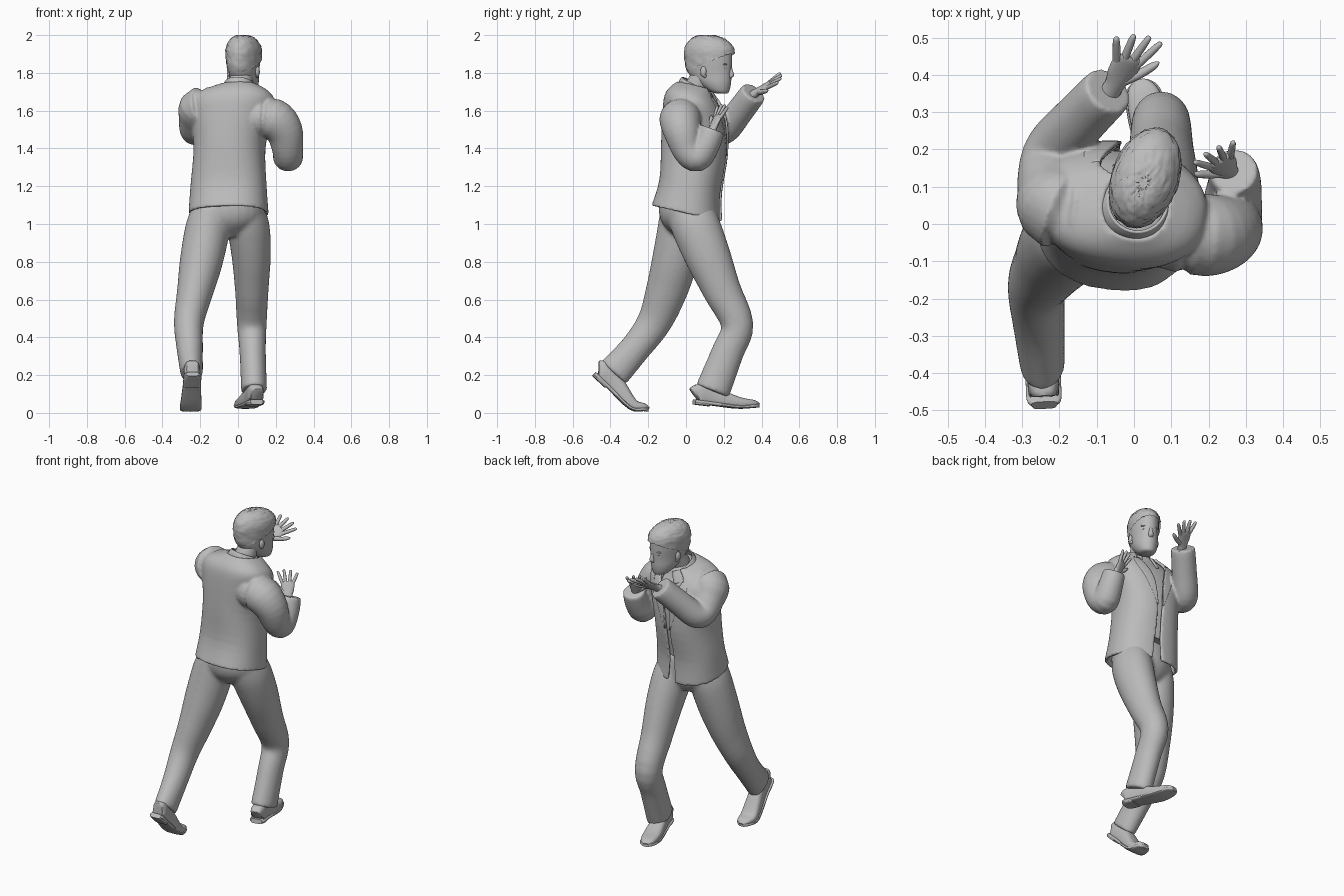
import bpy, bmesh, math, random
from mathutils import Vector as V

if "Cube" in bpy.data.objects:
    bpy.data.objects.remove(bpy.data.objects["Cube"])
random.seed(3)
TAU = math.tau
grey = bpy.data.materials.new("plain grey")
grey.use_nodes = True
grey.diffuse_color = (.5, .5, .5, 1)
grey.node_tree.nodes["Principled BSDF"].inputs["Base Color"].default_value = grey.diffuse_color


def finish(name, bm, thick=0, angle=40, voxel=0, soften=4):
    bmesh.ops.recalc_face_normals(bm, faces=bm.faces)
    mesh = bpy.data.meshes.new(name)
    bm.to_mesh(mesh)
    bm.free()
    ob = bpy.data.objects.new(name, mesh)
    bpy.context.collection.objects.link(ob)
    mesh.materials.append(grey)
    bpy.ops.object.select_all(action="DESELECT")
    ob.select_set(True)
    bpy.context.view_layer.objects.active = ob
    bpy.ops.object.shade_smooth_by_angle(angle=math.radians(angle))
    if thick:
        mod = ob.modifiers.new("thickness", "SOLIDIFY")
        mod.thickness, mod.offset = thick, 0
    if voxel:
        mod = ob.modifiers.new("fuse", "REMESH")
        mod.mode, mod.voxel_size, mod.use_smooth_shade = "VOXEL", voxel, True
        mod = ob.modifiers.new("soften", "SMOOTH")
        mod.iterations = soften


def merged(parts):
    """Collect several meshes into one, ready to be fused."""
    whole = bmesh.new()
    for part in parts:
        mesh = bpy.data.meshes.new("part")
        bmesh.ops.recalc_face_normals(part, faces=part.faces)
        part.to_mesh(mesh)
        part.free()
        whole.from_mesh(mesh)
        bpy.data.meshes.remove(mesh)
    return whole


def spline(rows, steps):
    """Smooth interpolation of rows of numbers."""
    out = []
    for i in range(len(rows) - 1):
        a, b, c, d = (rows[max(0, min(len(rows) - 1, i + k))] for k in (-1, 0, 1, 2))
        for s in range(steps):
            t = s / steps
            out.append([q + t / 2 * (r - p + t * (2 * p - 5 * q + 4 * r - w + t * (3 * (q - r) + w - p)))
                        for p, q, r, w in zip(a, b, c, d)])
    return out + [list(rows[-1])]


def loft_mesh(rows, ref=(1, 0, 0), axis=None, power=1, n=24, steps=4):
    """Rows: x, y, z, half width, half depth, then optional start and end angle."""
    rows = spline([tuple(r) + (r[3],) * (len(r) == 4) for r in rows], steps)
    closed = len(rows[0]) < 7
    bm, rings = bmesh.new(), []
    for i, r in enumerate(rows):
        lo, hi = rows[max(0, i - 1)], rows[min(len(rows) - 1, i + 1)]
        t = V(axis).normalized() if axis else (V(hi[:3]) - V(lo[:3])).normalized()
        u = V(ref)
        u = (u - t * u.dot(t)).normalized()
        v = t.cross(u)
        a0, a1 = (0, TAU) if closed else r[5:7]
        ring = []
        for k in range(n):
            a = a0 + (a1 - a0) * k / (n if closed else n - 1)
            s, c = (math.copysign(abs(f) ** power, f) for f in (math.sin(a), math.cos(a)))
            ring.append(bm.verts.new(V(r[:3]) + u * r[3] * s + v * r[4] * c))
        rings.append(ring)
    for p, q in zip(rings, rings[1:]):
        for k in range(n if closed else n - 1):
            j = (k + 1) % n
            bm.faces.new((p[k], p[j], q[j], q[k]))
    if closed:
        bm.faces.new(rings[0])
        bm.faces.new(rings[-1])
    return bm


def loft(name, rows, thick=0, **kw):
    finish(name, loft_mesh(rows, **kw), thick)


# Jacket with sleeves, shirt, collar and lapels
cut = dict(ref=(1, -.15, 0), axis=(0, .22, .97), power=.85)
body = [(-.05, .004, 1.055, .202, .18, .1), (-.05, .025, 1.2, .192, .158, .06),
        (-.045, .045, 1.4, .18, .17, .05), (-.037, .048, 1.55, .205, .165, .1),
        (-.03, .042, 1.64, .218, .148, .22), (-.022, .04, 1.69, .18, .12, .42),
        (.005, .05, 1.73, .085, .088, .7)]
left_sleeve = [(.08, -.02, 1.56, .09), (.185, -.03, 1.555, .102), (.245, -.02, 1.49, .09),
               (.263, .01, 1.39, .072), (.265, .06, 1.355, .07), (.27, .108, 1.42, .063),
               (.268, .14, 1.495, .057)]
right_sleeve = [(-.1, .035, 1.6, .095), (-.195, .04, 1.615, .105), (-.218, .09, 1.56, .088),
                (-.23, .155, 1.5, .07), (-.208, .21, 1.505, .068), (-.145, .28, 1.59, .064),
                (-.072, .355, 1.69, .062)]
jacket = loft_mesh([r[:5] + (r[5], TAU - r[5]) for r in body], n=48, **cut)
finish("jacket", merged([jacket, loft_mesh(left_sleeve), loft_mesh(right_sleeve)]), .018, voxel=.008)
loft("shirt", [(x, y, z, w - .016, d - .016) for x, y, z, w, d, g in body[1:]], **cut)
loft("collar", [(.005, .065, 1.68, .108, .12, .5, TAU - .5), (.008, .062, 1.712, .092, .105, .4, TAU - .4),
                (.01, .06, 1.736, .078, .09, .35, TAU - .35)], .008, ref=cut["ref"], axis=(.1, .45, .9), n=32)
for side, sgn in (("left", 1), ("right", -1)):
    loft(side + "_lapel", [(x, y, z, w + .007, d + .007, sgn * g, sgn * (g + wide))
                           for (x, y, z, w, d, g), wide in zip(body[2:6], (.03, .24, .3, .2))],
         .008, n=8, **cut)


def hand(name, wrist, forward, thumb, size):
    f = V(forward).normalized()
    s = V(thumb)
    s = (s - f * s.dot(f)).normalized()

    def row(along, across, w, d):
        return (*(V(wrist) + (f * along + s * across) * size), w * size, d * size)
    loft(name + "_palm", [row(-.05, 0, .03, .024), row(0, 0, .028, .02), row(.04, 0, .04, .016),
                          row(.085, 0, .042, .012), row(.095, 0, .03, .006)], ref=s, n=16)
    for label, base, spread, reach in (("index", .03, .03, .085), ("middle", .01, .01, .095),
                                       ("ring", -.012, -.012, .088), ("little", -.032, -.035, .068)):
        loft(f"{name}_{label}_finger",
             [row(.075 + reach * t, base + spread * t, w, w)
              for t, w in ((0, .011), (.5, .0105), (.92, .008), (1, .002))], ref=s, n=10, steps=3)
    loft(name + "_thumb", [row(.02, .02, .016, .014), row(.05, .05, .013, .012),
                           row(.085, .075, .01, .01), row(.1, .083, .002, .002)], ref=f.cross(s), n=10)


hand("left_hand", (.255, .14, 1.5), (-.05, .06, .14), (-.8, -.5, -.1), .92)
hand("right_hand", (-.052, .375, 1.697), (.075, .13, .083), (.65, -.42, -.55), 1.03)

# Trousers
seat = [(-.05, .005, 1.16, .17, .14), (-.05, .005, 1.07, .187, .15),
        (-.052, .012, 1, .165, .135), (-.058, .025, .935, .08, .085)]
left_leg = [(.04, .02, 1.07, .1, .125), (.056, .055, .98, .112, .13), (.07, .115, .83, .104, .122),
            (.073, .19, .65, .089, .102), (.073, .272, .465, .079, .086),
            (.078, .22, .32, .07, .086), (.085, .14, .115, .069, .094)]
right_leg = [(-.14, -.01, 1.08, .1, .125), (-.16, -.02, .98, .118, .13),
             (-.195, -.06, .8, .114, .122), (-.228, -.105, .64, .096, .11),
             (-.26, -.168, .48, .08, .092), (-.255, -.27, .34, .07, .082),
             (-.245, -.385, .21, .06, .09)]
finish("trousers", merged([loft_mesh(seat, axis=(0, 0, -1)), loft_mesh(left_leg), loft_mesh(right_leg)]),
       voxel=.009, soften=16)


def shoe(name, heel, ball, toe, shin):
    heel, ball, toe = V(heel), V(ball), V(toe)
    across = (ball - heel).cross(V((0, 0, 1))).normalized()
    up = across.cross(ball - heel).normalized()
    tip_up = across.cross(toe - ball).normalized()
    path = [heel, heel.lerp(ball, .08), heel.lerp(ball, .4), ball, ball.lerp(toe, .75), toe]
    ups = [up, up, up, (up + tip_up).normalized(), tip_up, tip_up]
    widths = (.03, .042, .043, .053, .042, .016)
    for part, tall, extra in (("upper", (.085, .105, .1, .064, .042, .024), 0), ("sole", (.022,) * 6, .005)):
        loft(f"{name}_{part}", [(*(p + n * h / 2), w + extra, h / 2)
                                for p, n, h, w in zip(path, ups, tall, widths)], ref=across, power=.65)
    loft(name + "_heel", [(*(heel.lerp(ball, t) + up * .008), w, .014)
                          for t, w in ((0, .032), (.12, .045), (.34, .043))], ref=across, power=.5)
    loft(name + "_sock", [(*(heel.lerp(ball, .3) + up * .06), .04, .045), (*shin, .04, .045)])


shoe("left_shoe", (.1, .042, .05), (.045, .27, .022), (.015, .385, .028), left_leg[-2][:3])
shoe("right_shoe", (-.24, -.492, .2), (-.25, -.3, .018), (-.253, -.2, .006), right_leg[-2][:3])

# Head, turned a little to one side
look = V((.34, .94, 0))
cross = V((.94, -.34, 0))


def spot(side, ahead, z):
    return V((.028, .117, z)) + cross * side + look * ahead


skull = [(.08, 1.69, .022, .026), (.064, 1.702, .046, .052), (.036, 1.745, .066, .09),
         (.01, 1.8, .074, .119), (.004, 1.87, .082, .128), (.002, 1.925, .081, .124),
         (-.004, 1.965, .063, .092), (-.012, 1.988, .032, .046), (-.012, 1.991, .004, .005)]
loft("head", [(*spot(0, a, z), w, d) for a, z, w, d in skull], ref=cross, axis=(0, 0, 1), n=32)
loft("neck", [(0, .03, 1.65, .066), (.01, .06, 1.73, .062), (.022, .1, 1.8, .06)])

# Short ruffled hair, trimmed along a sloping hairline
bm = loft_mesh([(*spot(0, a + .004, z + .008), w + .006, d + .01) for a, z, w, d in skull[2:]],
               ref=cross, axis=(0, 0, 1), n=48, steps=6)
bmesh.ops.bisect_plane(bm, geom=bm.verts[:] + bm.edges[:] + bm.faces[:], plane_co=spot(0, 0, 1.845),
                       plane_no=look * .4 - V((0, 0, 1)), clear_outer=True)
for v in bm.verts:
    v.co += V([random.uniform(-.0025, .0025) for _ in range(3)])
finish("hair", bm, angle=60)


def blob(name, centre, size):
    """Small ellipsoid sized across, ahead and up, facing along the head."""
    bm = bmesh.new()
    bmesh.ops.create_uvsphere(bm, u_segments=14, v_segments=10, radius=1)
    for v in bm.verts:
        v.co = centre + cross * v.co.x * size[0] + look * v.co.y * size[1] + V((0, 0, v.co.z * size[2]))
    finish(name, bm)


# Face details
loft("nose", [(*spot(0, .118, 1.85), .008, .008), (*spot(0, .125, 1.815), .011, .013),
              (*spot(0, .128, 1.785), .015, .017), (*spot(0, .116, 1.77), .012, .01)],
     ref=cross, axis=(0, 0, -1), n=12)
blob("upper_lip", spot(0, .115, 1.752), (.021, .01, .005))
blob("lower_lip", spot(0, .112, 1.742), (.018, .01, .005))
blob("chin", spot(0, .096, 1.71), (.024, .018, .018))
for side, sgn in (("left", 1), ("right", -1)):
    blob(side + "_eye", spot(sgn * .031, .107, 1.826), (.014, .01, .007))
    blob(side + "_brow", spot(sgn * .032, .109, 1.845), (.022, .011, .005))
    blob(side + "_ear", spot(sgn * .08, .002, 1.807), (.011, .017, .028))
    blob(side + "_ear_lobe", spot(sgn * .076, .008, 1.786), (.009, .01, .012))
